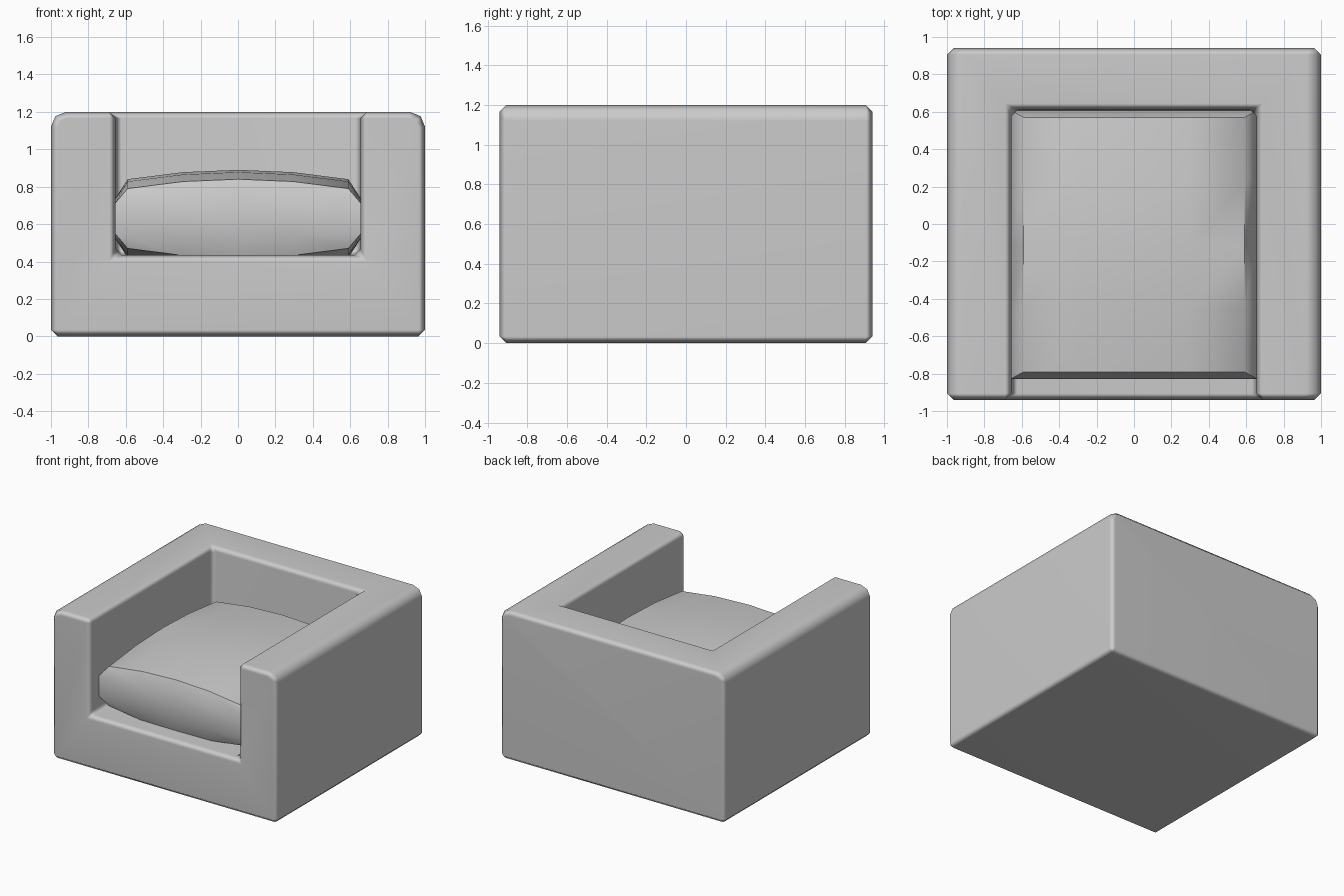
import bpy, bmesh
from mathutils import Vector

if "Cube" in bpy.data.objects:
    bpy.data.objects.remove(bpy.data.objects["Cube"])


def new_object(name, bm):
    bmesh.ops.recalc_face_normals(bm, faces=bm.faces[:])
    mesh = bpy.data.meshes.new(name)
    bm.to_mesh(mesh)
    bm.free()
    ob = bpy.data.objects.new(name, mesh)
    bpy.context.collection.objects.link(ob)
    return ob


def box(lo, hi):
    lo, hi = Vector(lo), Vector(hi)
    bm = bmesh.new()
    bmesh.ops.create_cube(bm, size=1)
    for v in bm.verts:
        v.co = (lo + hi) / 2 + v.co * (hi - lo)
    return bm


def activate(ob):
    bpy.ops.object.select_all(action='DESELECT')
    ob.select_set(True)
    bpy.context.view_layer.objects.active = ob


def smooth(ob, degrees):
    activate(ob)
    bpy.ops.object.shade_smooth_by_angle(angle=degrees * 3.14159 / 180)


# Chair body: solid block with softly rounded outer arm tops
bm = box((-1, -0.94, 0), (1, 0.94, 1.2))
arm_edges = [e for e in bm.edges
             if all(v.co.z > 1.1 for v in e.verts)
             and e.verts[0].co.x * e.verts[1].co.x > 0]
bmesh.ops.bevel(bm, geom=arm_edges, offset=0.08, segments=2, profile=0.5,
                affect='EDGES', clamp_overlap=False)
body = new_object("chair_body", bm)

# Seat opening cut out of the block, leaving arms, back and base
cutter = new_object("seat_opening_cutter",
                    box((-0.655, -1.5, 0.435), (0.655, 0.61, 1.8)))
cutter.hide_render = True
cut = body.modifiers.new("opening", 'BOOLEAN')
cut.operation = 'DIFFERENCE'
cut.solver = 'EXACT'
cut.object = cutter
activate(body)
bpy.ops.object.modifier_apply(modifier="opening")
bpy.data.objects.remove(cutter)

# Narrow chamfer along every hard edge of the body
bev = body.modifiers.new("edges", 'BEVEL')
bev.width = 0.034
bev.segments = 1
bev.limit_method = 'ANGLE'
bev.angle_limit = 1.05
bev.use_clamp_overlap = False
bpy.ops.object.modifier_apply(modifier="edges")
smooth(body, 50)
wn = body.modifiers.new("normals", 'WEIGHTED_NORMAL')
wn.keep_sharp = True

# Seat cushion: subdivided block, crowned top and bottom, bulging sides
bm = bmesh.new()
bmesh.ops.create_cube(bm, size=2)
bmesh.ops.subdivide_edges(bm, edges=bm.edges[:], cuts=3, use_grid_fill=True)
for vert in bm.verts:
    u, v, w = vert.co
    bulge = min(1, 2 * (1 - w * w))
    vert.co = (u * (0.59 + 0.068 * bulge),
               -0.11 + v * (0.68 + 0.038 * bulge),
               0.63 + w * (0.16 + 0.05 * (1 - u * u) + 0.05 * (1 - v * v)))
cushion = new_object("seat_cushion", bm)
smooth(cushion, 45)
